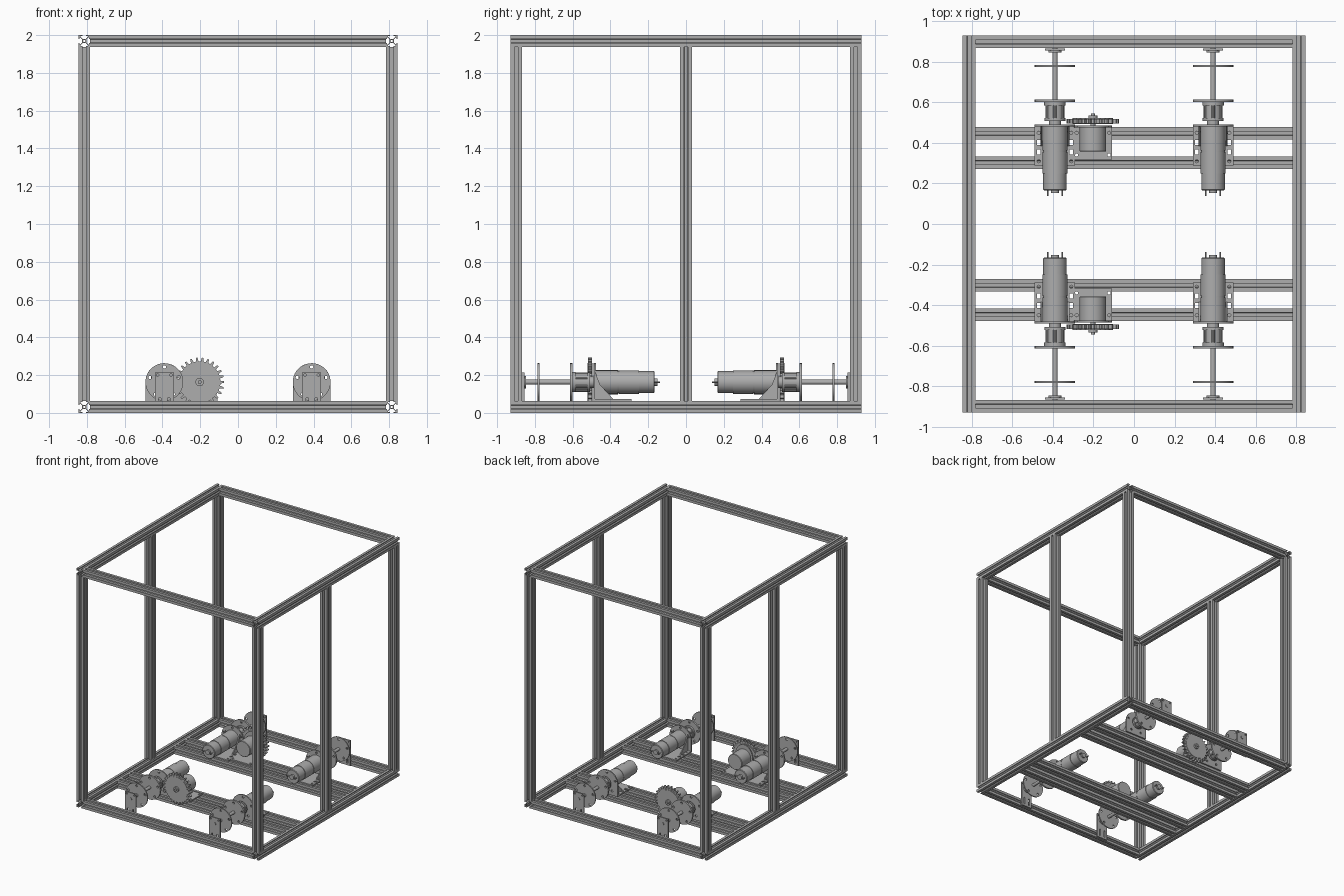
import bpy, bmesh, math
from mathutils import Matrix

cube = bpy.data.objects.get("Cube")
if cube:
    bpy.data.objects.remove(cube, do_unlink=True)

grey = bpy.data.materials.new("machined_grey")
grey.use_nodes = True
COLOUR = (0.42, 0.42, 0.42, 1)
grey.diffuse_color = COLOUR
grey.node_tree.nodes["Principled BSDF"].inputs["Base Color"].default_value = COLOUR

TAU = math.tau
AXIS_Z = 0.163          # height of the drive shafts
STAND = Matrix.Rotation(math.pi / 2, 4, 'X')
SIDEWAYS = Matrix.Rotation(math.pi / 2, 4, 'Y')


# ---------- helpers ----------
def place(name, mesh, loc=(0, 0, 0), turn=0):
    ob = bpy.data.objects.new(name, mesh)
    bpy.context.collection.objects.link(ob)
    ob.location = loc
    ob.rotation_euler.z = turn
    return ob


def circle(r, x=0, y=0, n=20):
    return [(x + r * math.sin(TAU * i / n), y + r * math.cos(TAU * i / n)) for i in range(n)]


def rect(x0, x1, y0, y1):
    return [(x0, y0), (x1, y0), (x1, y1), (x0, y1)]


def sheet(name, loops, depth, matrix):
    """Flat outline with holes, thickened along its normal and then oriented."""
    cu = bpy.data.curves.new(name, 'CURVE')
    cu.dimensions = '2D'
    cu.fill_mode = 'BOTH'
    cu.extrude = depth / 2
    for pts in loops:
        sp = cu.splines.new('POLY')
        sp.points.add(len(pts) - 1)
        for p, (x, y) in zip(sp.points, pts):
            p.co = (x, y, 0, 1)
        sp.use_cyclic_u = True
    tmp = bpy.data.objects.new(name, cu)
    bpy.context.collection.objects.link(tmp)
    bpy.context.view_layer.update()
    me = bpy.data.meshes.new_from_object(tmp.evaluated_get(bpy.context.evaluated_depsgraph_get()))
    bpy.data.objects.remove(tmp)
    bm = bmesh.new()
    bm.from_mesh(me)
    bmesh.ops.remove_doubles(bm, verts=bm.verts, dist=1e-5)
    bmesh.ops.recalc_face_normals(bm, faces=bm.faces)
    bm.to_mesh(me)
    bm.free()
    me.transform(matrix)
    me.materials.clear()
    me.materials.append(grey)
    return me


def upright(name, loops, y, depth):
    return sheet(name, loops, depth, Matrix.Translation((0, y, 0)) @ STAND)


def turned(name, profile, x=0, z=AXIS_Z, steps=32):
    """Solid of revolution about a line along y; profile is (y, radius)."""
    bm = bmesh.new()
    pts = [(profile[0][0], 0)] + profile + [(profile[-1][0], 0)]
    vs = [bm.verts.new((0, y, r)) for y, r in pts]
    es = [bm.edges.new(pair) for pair in zip(vs, vs[1:])]
    bmesh.ops.spin(bm, geom=vs + es, cent=(0, 0, 0), axis=(0, 1, 0), angle=TAU, steps=steps)
    bmesh.ops.remove_doubles(bm, verts=bm.verts, dist=1e-5)
    bmesh.ops.recalc_face_normals(bm, faces=bm.faces)
    bmesh.ops.translate(bm, verts=bm.verts, vec=(x, 0, z))
    me = bpy.data.meshes.new(name)
    bm.to_mesh(me)
    bm.free()
    me.materials.append(grey)
    return me


# ---------- slotted frame rails ----------
MM = 0.003125
HALF = 10 * MM
slot = [(-10, 10), (-3.2, 10), (-3.2, 8.4), (-6.2, 8.4), (-6.2, 7.2), (-2.7, 3.7),
        (2.7, 3.7), (6.2, 7.2), (6.2, 8.4), (3.2, 8.4), (3.2, 10)]
section = []
for k in range(4):
    c, s = round(math.cos(k * TAU / 4)), round(math.sin(k * TAU / 4))
    section += [(MM * (x * c + y * s), MM * (y * c - x * s)) for x, y in slot]
bore = circle(2.1 * MM, n=12)
X, Y, TOP = 0.845 - HALF, 0.93 - HALF, 2 - HALF

long_rail = sheet("long_rail", [section, bore], 1.86, STAND)
cross_rail = sheet("cross_rail", [section, bore], 2 * (X - HALF), SIDEWAYS)
post = sheet("post", [section, bore], 2 - 4 * HALF, Matrix())
for side, sx in (("left", 1), ("right", -1)):
    for level, z in (("bottom", HALF), ("top", TOP)):
        place(f"{side}_{level}_rail", long_rail, (sx * X, 0, z))
    for spot, y in (("front", -Y), ("middle", 0), ("back", Y)):
        place(f"{side}_{spot}_post", post, (sx * X, y, 1))
for end, sy in (("front", -1), ("back", 1)):
    for part, y, z in (("bottom_rail", Y, HALF), ("top_rail", Y, TOP),
                       ("inner_motor_rail", 0.303, HALF), ("outer_motor_rail", 0.447, HALF)):
        place(f"{end}_{part}", cross_rail, (0, sy * y, z))

# ---------- drive unit, pointing towards +y ----------
DECK = 2 * HALF
parts = {}
parts["motor"] = turned("motor", [
    (0.152, 0.02), (0.166, 0.02), (0.166, 0.054), (0.17, 0.058), (0.25, 0.058), (0.25, 0.062),
    (0.355, 0.062), (0.355, 0.059), (0.362, 0.059), (0.362, 0.062), (0.482, 0.062)])
for i, x in enumerate((-0.036, 0.036)):
    parts[f"terminal_{i + 1}"] = turned("terminal", [(0.138, 0.004), (0.168, 0.004)], x, steps=8)

# motor bracket: slotted foot, round-topped face, two gussets
foot_holes = [rect(x - 0.009, x + 0.009, y - 0.012, y + 0.012)
              for x in (-0.08, 0.08) for y in (0.355, 0.402)]
foot_holes += [circle(0.008, x, y, 12) for x in (-0.08, 0.08) for y in (0.31, 0.45)]
parts["bracket_foot"] = sheet("bracket_foot", [rect(-0.1, 0.1, 0.288, 0.49)] + foot_holes, 0.01,
                              Matrix.Translation((0, 0, DECK + 0.005)))
arch = [(0.1 * math.cos(a), AXIS_Z + 0.1 * math.sin(a))
        for a in [math.pi * i / 24 for i in range(25)]] + [(-0.1, DECK), (0.1, DECK)]
ring = [circle(0.009, 0.08 * math.sin(i * TAU / 5), AXIS_Z + 0.08 * math.cos(i * TAU / 5), 12)
        for i in range(5)]
parts["bracket_face"] = upright("bracket_face", [arch] + ring, 0.486, 0.01)
gusset = [(0.385, DECK + 0.01), (0.484, DECK + 0.01), (0.484, 0.225), (0.455, 0.15)]
for i, x in enumerate((-0.067, 0.067)):
    parts[f"gusset_{i + 1}"] = sheet("gusset", [gusset], 0.008,
                                     Matrix.Translation((x, 0, 0)) @ Matrix.Rotation(TAU / 4, 4, 'Z') @ STAND)

# coupling, shaft and pair of drilled flanges
parts["coupling"] = turned("coupling", [
    (0.49, 0.03), (0.508, 0.03), (0.508, 0.052), (0.522, 0.052), (0.522, 0.046), (0.585, 0.046),
    (0.585, 0.053), (0.602, 0.053)])
for i in range(6):
    a = i * TAU / 6
    parts[f"coupling_bolt_{i + 1}"] = turned("coupling_bolt", [(0.518, 0.009), (0.59, 0.009)],
                                             0.043 * math.sin(a), AXIS_Z + 0.043 * math.cos(a), 10)
parts["shaft"] = turned("shaft", [(0.6, 0.013), (0.872, 0.013)], steps=20)
disc = [circle(0.1, 0, AXIS_Z, 40)] + ring
parts["inner_flange"] = upright("inner_flange", disc, 0.608, 0.014)
parts["outer_flange"] = upright("outer_flange", disc, 0.78, 0.01)

# end bearing and its slotted plate on the inner face of the frame
parts["bearing"] = turned("bearing", [(0.846, 0.033), (0.862, 0.033)], steps=24)
parts["bearing_plate"] = upright("bearing_plate", [
    rect(-0.05, 0.05, 0.004, 0.215), rect(-0.03, -0.018, 0.02, 0.08), rect(0.018, 0.03, 0.02, 0.08),
    circle(0.007, -0.036, 0.2, 10), circle(0.007, 0.036, 0.2, 10)], 0.861, 0.012)

for end, sy in (("front", -1), ("back", 1)):
    for side, sx in (("left", 1), ("right", -1)):
        for part, mesh in parts.items():
            place(f"{end}_{side}_{part}", mesh, (sx * 0.39, 0, 0), 0 if sy > 0 else math.pi)

# ---------- geared sensor beside each right-hand motor ----------
TEETH = 26
teeth = []
for i in range(TEETH):
    for step, r in ((0, 0.11), (0.22, 0.11), (0.36, 0.13), (0.64, 0.13), (0.78, 0.11)):
        a = TAU * (i + step) / TEETH
        teeth.append((r * math.sin(a), AXIS_Z + r * math.cos(a)))
side_arch = [(x * 0.8, z) for x, z in arch[:-2]] + [(-0.095, DECK), (0.095, DECK)]
sensor = {
    "gear": upright("gear", [teeth], 0.508, 0.022),
    "gear_web": turned("gear_web", [(0.494, 0.1), (0.522, 0.1)], steps=40),
    "gear_hub": turned("gear_hub", [(0.47, 0.012), (0.52, 0.012), (0.52, 0.022), (0.536, 0.022),
                                    (0.536, 0.01), (0.546, 0.01)], steps=20),
    "sensor_body": turned("sensor_body", [(0.357, 0.062), (0.36, 0.065), (0.475, 0.065),
                                          (0.478, 0.062)]),
    "sensor_foot": sheet("sensor_foot", [rect(-0.095, 0.095, 0.318, 0.484)] +
                         [circle(0.008, x, y, 12) for x in (-0.08, 0.08) for y in (0.34, 0.45)],
                         0.01, Matrix.Translation((0, 0, DECK + 0.005))),
    "sensor_face": upright("sensor_face", [side_arch], 0.481, 0.008),
}
for end, turn in (("front", math.pi), ("back", 0)):
    for part, mesh in sensor.items():
        place(f"{end}_{part}", mesh, (-0.203, 0, 0), turn)

# ---------- smooth round parts, keep machined edges crisp ----------
bpy.ops.object.select_all(action='DESELECT')
for ob in bpy.context.collection.objects:
    if ob.type == 'MESH':
        ob.select_set(True)
        bpy.context.view_layer.objects.active = ob
bpy.ops.object.shade_smooth_by_angle(angle=math.radians(30))
